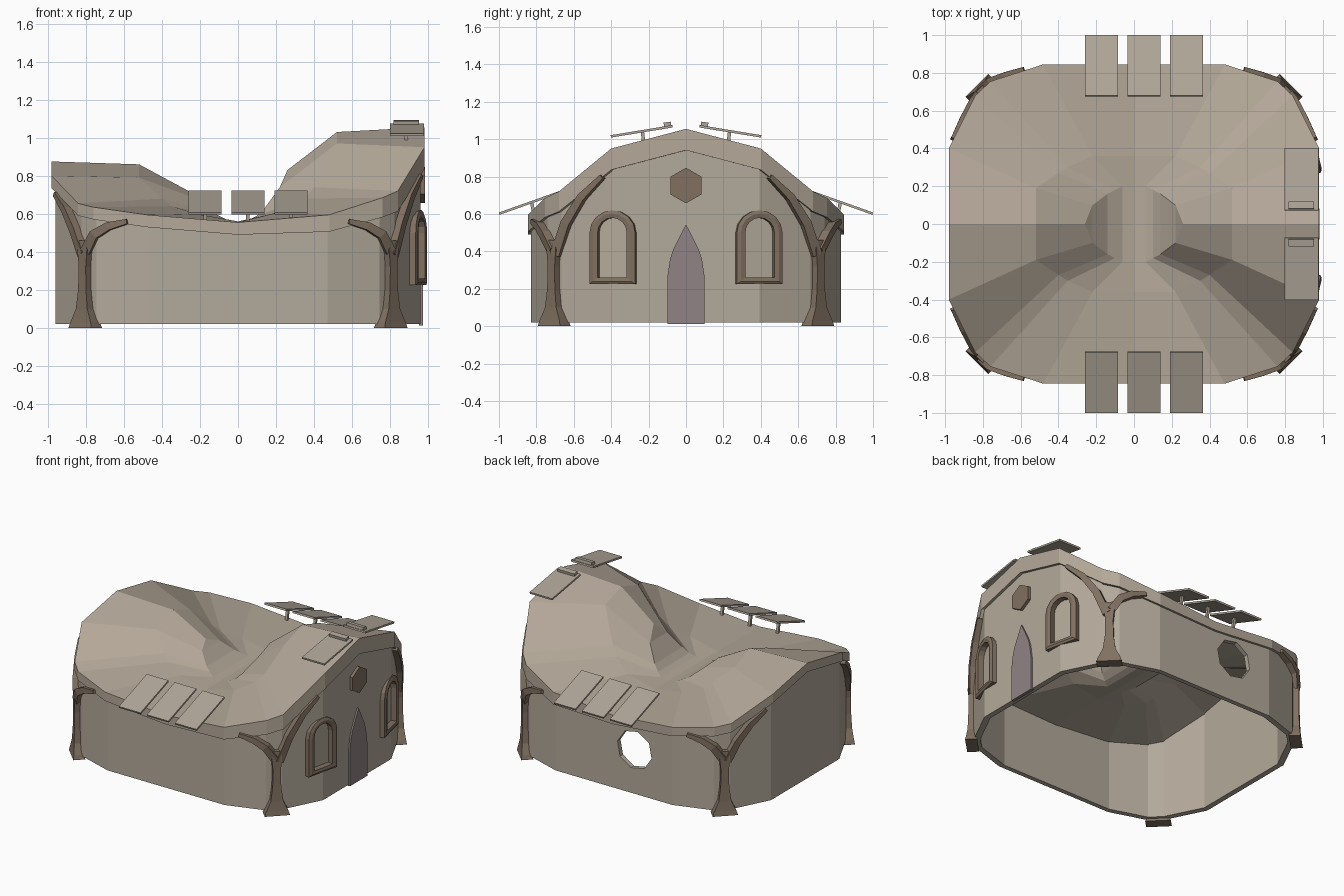
import bpy, bmesh, math
from mathutils import Vector

old = bpy.data.objects.get("Cube")
if old:
    bpy.data.objects.remove(old, do_unlink=True)


def material(name, color):
    m = bpy.data.materials.new(name)
    m.use_nodes = True
    m.diffuse_color = (*color, 1)
    m.node_tree.nodes["Principled BSDF"].inputs["Base Color"].default_value = (*color, 1)
    return m


PLASTER = material("plaster", (0.45, 0.40, 0.325))
ROOF = material("roof_clay", (0.46, 0.395, 0.32))
WOOD = material("brown_wood", (0.22, 0.165, 0.12))
DOOR = material("mauve_door", (0.28, 0.225, 0.235))
PANEL = material("panel_beige", (0.43, 0.38, 0.315))


def loft(name, loops, mat, caps="ngon"):
    """Skin equal-length loops; caps: ngon, strip (across a mirrored ring) or ring (closed tube)."""
    bm = bmesh.new()
    rows = [[bm.verts.new(p) for p in loop] for loop in loops]
    n = len(rows[0])
    pairs = list(zip(rows, rows[1:]))
    if caps == "ring":
        pairs.append((rows[-1], rows[0]))
    for a, b in pairs:
        for i in range(n):
            j = (i + 1) % n
            bm.faces.new((a[i], a[j], b[j], b[i]))
    if caps == "ngon":
        for row in (rows[0], rows[-1]):
            bm.faces.new(row)
    if caps == "strip":
        for row in (rows[0], rows[-1]):
            for i in range(n // 2):
                ids = dict.fromkeys([i, i + 1, (n - i - 1) % n, (n - i) % n])
                bm.faces.new([row[k] for k in ids])
    bmesh.ops.recalc_face_normals(bm, faces=bm.faces)
    mesh = bpy.data.meshes.new(name)
    bm.to_mesh(mesh)
    bm.free()
    mesh.materials.append(mat)
    ob = bpy.data.objects.new(name, mesh)
    bpy.context.collection.objects.link(ob)
    return ob


def sweep(name, points, sizes, normal, mat):
    """Rectangular section (width, depth) swept along points; depth lies along normal."""
    pts = [Vector(p) for p in points]
    nrm = Vector(normal).normalized()
    loops = []
    for i, (p, (w, d)) in enumerate(zip(pts, sizes)):
        t = pts[min(i + 1, len(pts) - 1)] - pts[max(i - 1, 0)]
        s = t.cross(nrm).normalized() * w / 2
        u = nrm * d / 2
        loops.append([p + s + u, p - s + u, p - s - u, p + s - u])
    return loft(name, loops, mat)


# Roof rings: one quadrant as (x, y, height on the tall end, height on the low end)
RIM = [(.98, 0, 1.055, .875), (.98, .4, .95, .80), (.84, .68, .72, .655),
       (.76, .755, .685, .635), (.48, .845, .595, .595), (0, .845, .555, .555)]
MID = [(.52, 0, 1.03, .86), (.52, .19, .97, .79), (.40, .27, .74, .68),
       (.35, .30, .68, .64), (.22, .36, .61, .60), (0, .36, .56, .56)]
CORE = [(.26, 0, .83, .72), (.22, .10, .74, .68), (.14, .16, .63, .61),
        (.10, .18, .59, .59), (.06, .2, .57, .57), (0, .2, .56, .56)]


def ring(quad):
    half = [(x, y, r) for x, y, r, _ in quad]
    half += [(-x, y, l) for x, y, _, l in reversed(quad[:-1])]
    return half + [(x, -y, z) for x, y, z in reversed(half[1:-1])]


def lowered(loop):
    return [(x, y, z - .065 - .05 * max(x, 0)) for x, y, z in loop]


def scaled(loop, s, dz=0, z=None):
    return [(x * s, y * s, h + dz if z is None else z) for x, y, h in loop]


rim, mid, core = ring(RIM), ring(MID), ring(CORE)
loft("roof", [lowered(core), lowered(mid), lowered(rim), rim, mid, core], ROOF, "strip")

# Walls: open shell with no floor
eave = lowered(rim)
walls = loft("walls", [scaled(eave, .98, z=.02), scaled(eave, .98, .01),
                       scaled(eave, .94, .015), scaled(eave, .94, z=.02)], PLASTER, "ring")


# Arched windows, set on the bend of the tall end wall
def arch(half, bottom, spring, rise, side, depth):
    flat = [(-half, bottom), (half, bottom)]
    flat += [(half * math.cos(a), spring + rise * math.sin(a))
             for a in (math.pi * k / 8 for k in range(9))]
    ang = side * math.radians(13)
    out = Vector((math.cos(ang), math.sin(ang), 0))
    along = Vector((-math.sin(ang), math.cos(ang), 0))
    base = Vector((.966, side * .395, 0)) + out * depth
    return [base + along * u + Vector((0, 0, v)) for u, v in flat]


cutters = []
for side, label in ((1, "back"), (-1, "front")):
    outer, inner = (.125, .225, .5, .12), (.08, .26, .5, .08)
    lip = (.105, .24, .5, .102)
    loft(label + "_window_frame", [arch(*outer, side, -.05), arch(*outer, side, -.004),
                                   arch(*lip, side, .004), arch(*inner, side, 0),
                                   arch(*inner, side, -.05)], WOOD, "ring")
    loft(label + "_window_pane", [arch(*inner, side, -.05), arch(*inner, side, -.042)], PLASTER)
    hole = (.095, .245, .5, .095)
    cutters.append(loft("window_cutter", [arch(*hole, side, -.15), arch(*hole, side, .1)], PLASTER))

# Round opening in the back wall
octagon = [(-.165 + .14 * math.cos(k * math.pi / 4 + .2),
            .34 + .14 * math.sin(k * math.pi / 4 + .2)) for k in range(8)]
cutters.append(loft("round_cutter", [[(x, y, z) for x, z in octagon] for y in (.7, .95)], PLASTER))
for c in cutters:
    c.hide_render = True
    mod = walls.modifiers.new("opening", "BOOLEAN")
    mod.operation = "DIFFERENCE"
    mod.solver = "EXACT"
    mod.object = c
bpy.context.view_layer.objects.active = walls
for mod in list(walls.modifiers):
    bpy.ops.object.modifier_apply(modifier=mod.name)
for c in cutters:
    bpy.data.objects.remove(c, do_unlink=True)

# Pointed door and hexagonal vent on the tall end
right = [(.1, .012), (.1, .26), (.085, .36), (.068, .41)]
leaf = right + [(0, .545)] + [(-y, z) for y, z in reversed(right)]
loft("door", [[(x, y, z) for y, z in leaf] for x in (.95, .972)], DOOR)
hexagon = [(.095 * math.sin(k * math.pi / 3), .752 + .095 * math.cos(k * math.pi / 3))
           for k in range(6)]
loft("hexagon_vent", [[(x, y, z) for y, z in hexagon] for x in (.94, .982)], WOOD)

# Tree-shaped corner pillars with two branches each
TRUNK = [(0, .17, .08), (.03, .15, .07), (.1, .085, .055), (.2, .058, .048),
         (.32, .052, .045), (.41, .07, .046), (.46, .05, .04)]
END_BRANCH = [(.812, .695, .38), (.855, .64, .55), (.9, .555, .69), (.952, .445, .80)]
SIDE_BRANCH = [(.80, .71, .40), (.755, .755, .49), (.68, .782, .535), (.58, .812, .56)]
TAPER = [(.055, .045), (.05, .045), (.042, .045), (.025, .04)]
for sx in (1, -1):
    for sy in (1, -1):
        label = ("left" if sx > 0 else "right") + ("_back" if sy > 0 else "_front")
        rise = 1 if sx > 0 else .76
        sweep(label + "_pillar", [(sx * .803, sy * .705, z) for z, _, _ in TRUNK],
              [(w, d) for _, w, d in TRUNK], (sx, sy, 0), WOOD)
        sweep(label + "_end_branch",
              [(sx * x, sy * y, .4 + (z - .4) * rise) for x, y, z in END_BRANCH],
              TAPER, (sx * .9, sy * .44, 0), WOOD)
        sweep(label + "_side_branch", [(sx * x, sy * y, z) for x, y, z in SIDE_BRANCH],
              TAPER, (sx * .32, sy * .95, 0), WOOD)

# Tilted panels on posts along both eaves, and one pair on the tall end
for sy, label in ((1, "back"), (-1, "front")):
    for k, x in enumerate((-.173, .052, .278)):
        sweep(f"{label}_panel_{k + 1}", [(x, sy * .677, .716), (x, sy * .998, .602)],
              [(.174, .013)] * 2, (0, sy * .335, .94), PANEL)
        sweep(f"{label}_panel_post_{k + 1}", [(x, sy * .805, .555), (x, sy * .825, .662)],
              [(.018, .018)] * 2, (1, 0, 0), PANEL)
    sweep(label + "_ridge_panel", [(.888, sy * .072, 1.069), (.888, sy * .402, 1.015)],
          [(.18, .013)] * 2, (0, sy * .16, .987), PANEL)
    sweep(label + "_ridge_panel_box", [(.885, sy * .08, 1.082), (.885, sy * .118, 1.076)],
          [(.135, .024)] * 2, (0, sy * .16, .987), PANEL)
    sweep(label + "_ridge_panel_post", [(.885, sy * .225, .97), (.885, sy * .233, 1.042)],
          [(.018, .018)] * 2, (1, 0, 0), PANEL)
